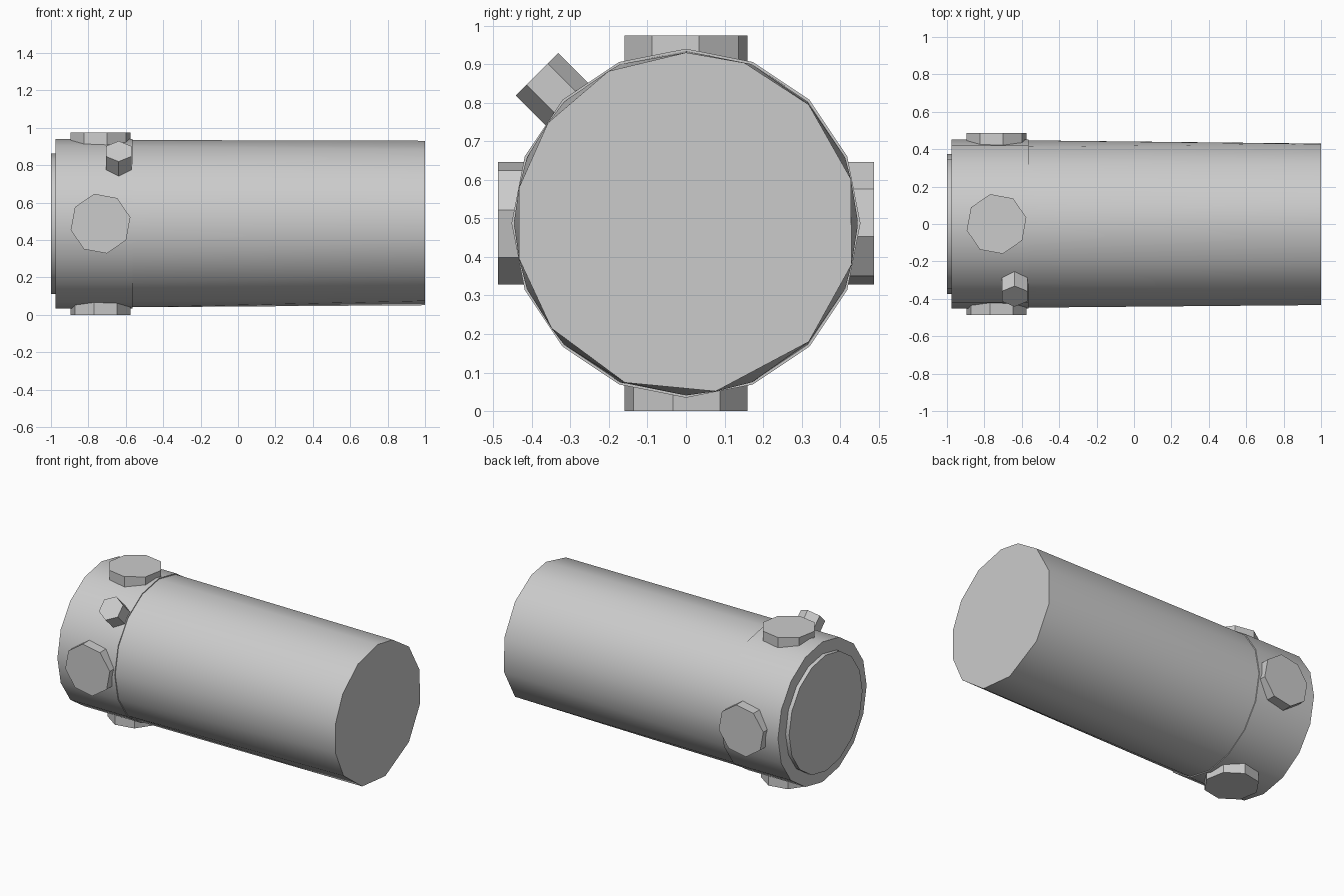
import bpy, bmesh
from math import radians, sin, cos, tau
from mathutils import Matrix, Vector

if "Cube" in bpy.data.objects:
    bpy.data.objects.remove(bpy.data.objects["Cube"])

CZ = 0.4875  # height of the long axis


def ring_point(x, r, a):
    return Vector((x, r * cos(a), CZ + r * sin(a)))


def finish(name, bm, smooth=True):
    bmesh.ops.recalc_face_normals(bm, faces=bm.faces[:])
    mesh = bpy.data.meshes.new(name)
    bm.to_mesh(mesh)
    bm.free()
    ob = bpy.data.objects.new(name, mesh)
    bpy.context.collection.objects.link(ob)
    if smooth:
        bpy.ops.object.select_all(action='DESELECT')
        ob.select_set(True)
        bpy.context.view_layer.objects.active = ob
        bpy.ops.object.shade_smooth_by_angle(angle=radians(42))
    return ob


def lathe(name, profile, sides, cap_start=False):
    bm = bmesh.new()
    rings = [[bm.verts.new(ring_point(x, r, tau * i / sides)) for i in range(sides)]
             for x, r in profile]
    for a, b in zip(rings, rings[1:]):
        for i in range(sides):
            j = (i + 1) % sides
            bm.faces.new((a[i], a[j], b[j], b[i]))
    if cap_start:
        bm.faces.new(rings[0])
    return finish(name, bm)


def boss(name, angle, x, r, inner, outer, sides, twist):
    # prism pointing outward from the axis; angle 0 is up, 90 is front
    bm = bmesh.new()
    mat = (Matrix.Translation((x, 0, CZ)) @ Matrix.Rotation(radians(angle), 4, 'X')
           @ Matrix.Translation((0, 0, (inner + outer) / 2))
           @ Matrix.Rotation(radians(twist), 4, 'Z'))
    bmesh.ops.create_cone(bm, cap_ends=True, segments=sides, radius1=r, radius2=r,
                          depth=outer - inner, matrix=mat)
    return finish(name, bm, smooth=False)


# Long body: even ring at the collar, coarser ring at the far end
bm = bmesh.new()
for i in range(16):
    bm.verts.new(ring_point(-0.565, 0.447, tau * i / 16))
for deg in (90, 70, 44, 15, -14, -44, -80, -111, -142, -168, 168, 144, 117):
    bm.verts.new(ring_point(1.0, 0.443, radians(deg)))
bmesh.ops.convex_hull(bm, input=bm.verts[:])
hidden = [f for f in bm.faces if all(v.co.x < -0.56 for v in f.verts)]
bmesh.ops.delete(bm, geom=hidden, context='FACES_ONLY')
finish("body", bm)

# Collar at the near end, with its stepped end disc
lathe("collar", [(-0.975, 0.375), (-0.975, 0.453), (-0.565, 0.453), (-0.565, 0.445)], 16)
lathe("end_disc", [(-1.0, 0.375), (-0.975, 0.375)], 16, cap_start=True)

# Four large octagonal bosses
for side, angle in (("top", 0), ("front", 90), ("bottom", 180), ("back", 270)):
    boss(side + "_boss", angle, -0.735, 0.163, 0.41, CZ, 8, 12)

# Small diagonal stub
boss("small_stub", 45, -0.638, 0.078, 0.425, 0.547, 6, 0)
